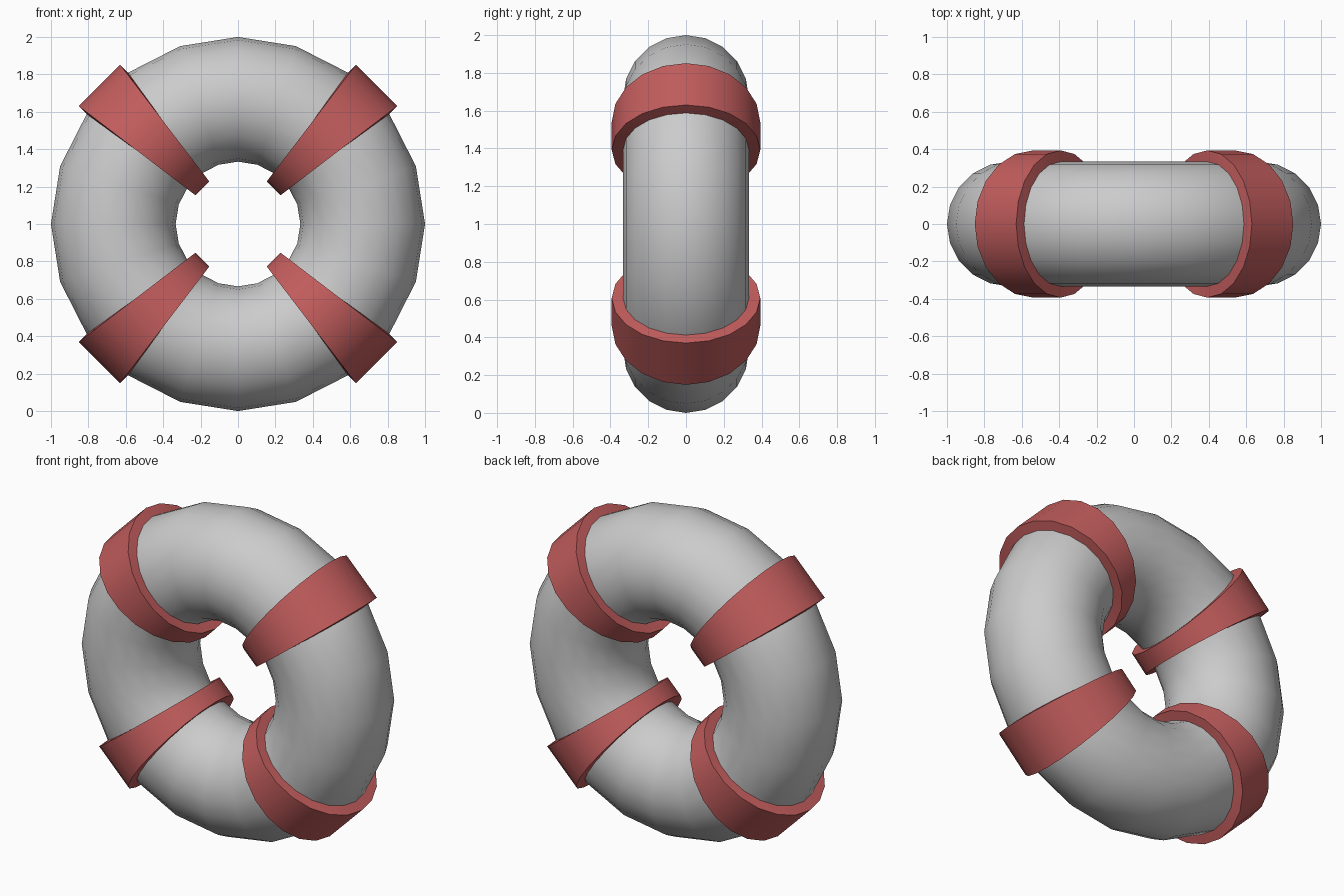
import bpy, bmesh
from math import sin, cos, pi, radians
from mathutils import Vector

if "Cube" in bpy.data.objects:
    bpy.data.objects.remove(bpy.data.objects["Cube"])

MAJOR, MINOR, SEGS = 2 / 3, 1 / 3, 20
CENTRE = Vector((0, 0, 1))

red = bpy.data.materials.new("red_band")
red.diffuse_color = (0.55, 0.11, 0.11, 1)
red.use_nodes = True
red.node_tree.nodes["Principled BSDF"].inputs["Base Color"].default_value = red.diffuse_color

# Inflated ring, standing upright
bpy.ops.mesh.primitive_torus_add(major_radius=MAJOR, minor_radius=MINOR, major_segments=SEGS,
                                 minor_segments=SEGS, location=CENTRE, rotation=(pi / 2, 0, 0))
ring = bpy.context.object
ring.name = "float_ring"
bpy.ops.object.transform_apply(location=True, rotation=True)
bpy.ops.object.shade_smooth_by_angle(angle=radians(40))


def make_band(name, degrees):
    """One segment of the ring, pushed outwards into a thick strap."""
    mid = radians(degrees)
    out = Vector((cos(mid), 0, sin(mid)))
    bm = bmesh.new()

    def loop(side, offset):
        a = mid + side * pi / SEGS
        verts = []
        for i in range(SEGS):
            p = 2 * pi * i / SEGS
            r = MAJOR + MINOR * cos(p)
            surface = Vector((r * cos(a), MINOR * sin(p), r * sin(a)))
            push = out * cos(p) + Vector((0, sin(p), 0))
            verts.append(bm.verts.new(CENTRE + surface + push * offset))
        return verts

    # Rectangular section: inner loops sunk slightly into the ring
    loops = [loop(-1, -0.02), loop(-1, 0.06), loop(1, 0.06), loop(1, -0.02)]
    for k in range(4):
        l0, l1 = loops[k], loops[(k + 1) % 4]
        for i in range(SEGS):
            j = (i + 1) % SEGS
            bm.faces.new((l0[i], l0[j], l1[j], l1[i]))
    bmesh.ops.recalc_face_normals(bm, faces=bm.faces)
    mesh = bpy.data.meshes.new(name)
    bm.to_mesh(mesh)
    bm.free()
    mesh.materials.append(red)
    obj = bpy.data.objects.new(name, mesh)
    bpy.context.collection.objects.link(obj)
    bpy.ops.object.select_all(action='DESELECT')
    obj.select_set(True)
    bpy.context.view_layer.objects.active = obj
    bpy.ops.object.shade_smooth_by_angle(angle=radians(40))


# Four straps on the diagonals
for name, deg in (("band_upper_right", 45), ("band_upper_left", 135),
                  ("band_lower_left", 225), ("band_lower_right", 315)):
    make_band(name, deg)
